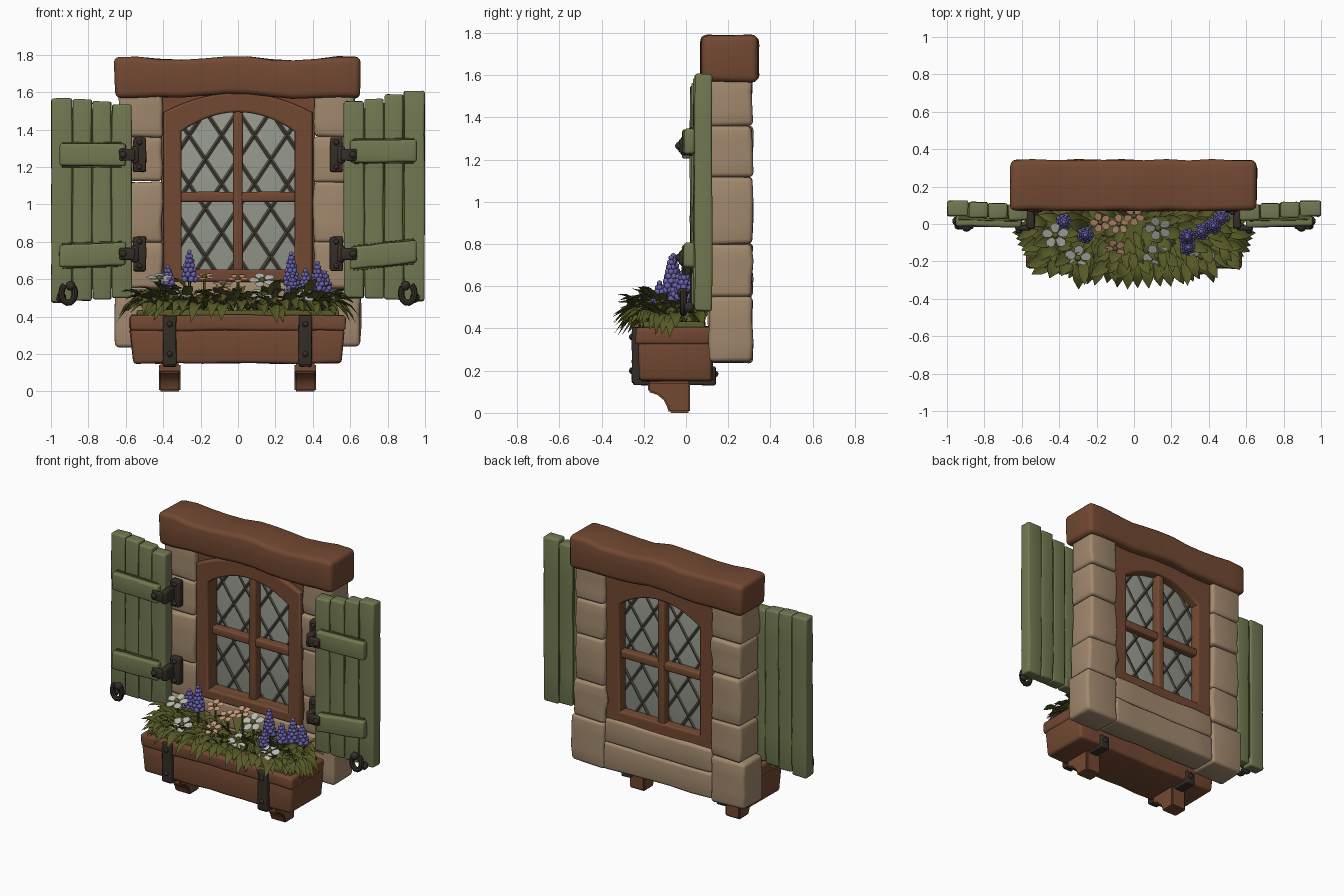
import bpy, bmesh, math, random
from mathutils import Vector, Matrix

if "Cube" in bpy.data.objects:
    bpy.data.objects.remove(bpy.data.objects["Cube"])
random.seed(7)
R = random.uniform

def mat(name, r, g, b):
    m = bpy.data.materials.new(name)
    m.diffuse_color = (r, g, b, 1)
    m.use_nodes = True
    m.node_tree.nodes["Principled BSDF"].inputs["Base Color"].default_value = m.diffuse_color
    return m
WOOD = mat("brown_wood", .17, .066, .032)
STONE = mat("tan_stone", .36, .25, .155)
GREEN = mat("sage_paint", .165, .19, .082)
LEAF = mat("olive_leaf", .095, .1, .02)
GLASS = mat("grey_glass", .30, .32, .27)
IRON = mat("dark_iron", .035, .026, .02)
LEAD = mat("lead_strip", .065, .058, .045)
VIOLET = mat("violet_petal", .14, .12, .4)
WHITE = mat("white_petal", .47, .48, .43)
PEACH = mat("peach_petal", .55, .3, .19)

def finish(name, bm, *mats, angle=40):
    me = bpy.data.meshes.new(name)
    bm.normal_update()
    bm.to_mesh(me)
    bm.free()
    for m in mats:
        me.materials.append(m)
    me.shade_smooth()
    me.set_sharp_from_angle(angle=math.radians(angle))
    ob = bpy.data.objects.new(name, me)
    bpy.context.collection.objects.link(ob)
    return ob

def block(name, xs, ys, zs, m, bev=.02, jit=.005, cuts=3, f=None):
    """Hand-hewn rounded box; f optionally bends its points before bevelling."""
    lo, hi = zip(*(sorted(a) for a in (xs, ys, zs)))
    bm = bmesh.new()
    bmesh.ops.create_cube(bm, size=1)
    size = [b - a for a, b in zip(lo, hi)]
    ax = size.index(max(size))
    if cuts:
        es = [e for e in bm.edges if abs((e.verts[0].co - e.verts[1].co)[ax]) > .5]
        bmesh.ops.subdivide_edges(bm, edges=es, cuts=cuts, use_grid_fill=True)
    for v in bm.verts:
        v.co = Vector([lo[i] + (v.co[i] + .5) * size[i] + R(-jit, jit) for i in range(3)])
        if f:
            v.co = f(v.co)
    bm.normal_update()
    es = [e for e in bm.edges if e.calc_face_angle(0) > .7]
    bmesh.ops.bevel(bm, geom=es, offset=bev, segments=3, profile=.5, affect='EDGES', clamp_overlap=True)
    return finish(name, bm, m)

def curve(name, paths, m, cyclic=False, flat=False, extrude=0, bevel=.01, res=2):
    cu = bpy.data.curves.new(name, 'CURVE')
    cu.dimensions = '2D' if flat else '3D'
    cu.fill_mode = 'BOTH' if flat else 'FULL'
    cu.extrude, cu.bevel_depth, cu.bevel_resolution = extrude, bevel, res
    cu.use_fill_caps = not flat
    for p in paths:
        s = cu.splines.new('POLY')
        s.points.add(len(p) - 1)
        for q, c in zip(s.points, p):
            q.co = (*c, 1) if len(c) == 3 else (*c, 0, 1)
        s.use_cyclic_u = cyclic
    tmp = bpy.data.objects.new(name + "_path", cu)
    bpy.context.collection.objects.link(tmp)
    dg = bpy.context.evaluated_depsgraph_get()
    me = bpy.data.meshes.new_from_object(tmp.evaluated_get(dg), depsgraph=dg)
    bpy.data.objects.remove(tmp)
    bm = bmesh.new()
    bm.from_mesh(me)
    for fc in bm.faces:
        fc.material_index = 0
    return finish(name, bm, m)

def studs(name, pts, r, m):
    bm = bmesh.new()
    for p in pts:
        bmesh.ops.create_icosphere(bm, subdivisions=2, radius=r, matrix=Matrix.Translation(p))
    return finish(name, bm, m)

# Stone surround: two stacked columns and the sill courses
rows = [.24, .55, .80, 1.12, 1.36, 1.6]
for s in (-1, 1):
    for i in range(5):
        out = .655 if i == 0 else .635 + R(-.012, .012)
        block("column_stone", (s * .405, s * out), (.1 + R(0, .012), .315), (rows[i], rows[i + 1]),
              STONE, .022, .006, 2)
block("sill_stone_lower", (-.41, .41), (.13, .31), (.245, .425), STONE, .02, .005, 4)
block("sill_stone_upper", (-.41, .41), (.12, .305), (.42, .585), STONE, .02, .005, 4)

# Lintel beam
def sag(c):
    c.z += .009 * math.cos(c.x * 11) + (.012 * math.cos(c.x * 4) if c.z < 1.65 else 0)
    return c
block("lintel_beam", (-.66, .653), (.072, .343), (1.572, 1.78), WOOD, .03, .005, 10, sag)

# Window frame with arched opening
def arch(w, z0, z1, rise):
    return [(-w, z0), (w, z0)] + [(w * math.cos(t), z1 + rise * math.sin(t) ** .9)
                                  for t in (math.pi * k / 16 for k in range(17))]
def hole():
    return [(-.315, .64), (.315, .64)] + [(.315 - .63 * k / 16, 1.505 - .11 * (1 - k / 8) ** 2) for k in range(17)]
fr = curve("window_frame", [[(-.40, .58), (.40, .58), (.40, 1.58), (-.40, 1.58)], hole()], WOOD,
           True, True, .06, .012)
fr.matrix_world = Matrix.Translation((0, .215, 0)) @ Matrix.Rotation(math.pi / 2, 4, 'X')
top = [(.385 - .77 * k / 16, 1.585 - .1 * (1 - k / 8) ** 2) for k in range(17)]
tr = curve("arched_trim", [[(-.385, .6), (.385, .6)] + top, hole()], WOOD, True, True, .02, .012)
tr.matrix_world = Matrix.Translation((0, .14, 0)) @ Matrix.Rotation(math.pi / 2, 4, 'X')
block("mullion", (-.026, .026), (.15, .275), (.62, 1.53), WOOD, .012, .001)
block("crossbar", (-.33, .33), (.155, .27), (1.013, 1.067), WOOD, .012, .001)

# Glass and leaded lattice
block("glass", (-.335, .335), (.207, .221), (.62, 1.53), GLASS, .002, 0, 0)
bars, k = [], 260 / 175
for sl in (-k, k):
    for i in range(-2, 12):
        c = .44 + i * .26 / 2 * 1.0 + .02
        x0, x1 = sorted(((.61 - c) / sl, (1.53 - c) / sl))
        x0, x1 = max(x0, -.34), min(x1, .34)
        if x1 - x0 > .03 and i % 2 == 0 or (x1 - x0 > .03 and i % 2):
            bars.append([(x0, .214, sl * x0 + c), (x1, .214, sl * x1 + c)])
bars = bars[::1]
curve("lead_lattice", [b for n, b in enumerate(bars) if n % 2 == 0] , LEAD, bevel=.014, res=1)

# Shutters: planks, moss in the gaps, battens, hinges, hooks
for s in (-1, 1):
    edges = [.565, .675, .78, .885, 1.0]
    tops = [1.535, 1.55, 1.562, 1.568] if s < 0 else [1.553, 1.565, 1.59, 1.606]
    bots = [.498, .49, .485, .475] if s < 0 else [.50, .497, .49, .483]
    for i in range(4):
        dy = .02 + .007 * i
        block("shutter_plank", (s * (edges[i] + .002), s * (edges[i + 1] - .002)), (dy, dy + .083),
              (bots[i], tops[i]), GREEN, .012, .003, 4)
        if i:
            block("gap_moss", (s * (edges[i] - .005), s * (edges[i] + .005)), (dy + .005, dy + .074),
                  (bots[i] + .06, tops[i] - .05), LEAF, .002, .001, 5)
    for z, tilt in ((1.265 if s < 0 else 1.285, .01), (.73, -.09 if s < 0 else .11)):
        def lean(c, z=z, t=tilt, s=s):
            c.z += t * (abs(c.x) - .77) if s > 0 else t * .4 * (abs(c.x) - .77)
            c.y += .02 * (abs(c.x) - .77)
            return c
        block("batten", (s * .60, s * .955), (-.015, .04), (z - .06, z + .06), GREEN, .014, .003, 3, lean)
        block("batten_moss", (s * .62, s * .94), (.018, .032), (z - .068, z + .068), LEAF, .003, .002, 3, lean)
    for z in (1.265, .735):
        block("hinge_plate", (s * .492, s * .56), (.065, .112), (z - .092, z + .092), IRON, .01, .003, 1)
        block("hinge_arm", (s * .53, s * .572), (-.025, .08), (z - .045, z + .045), IRON, .014, .002, 1)
        block("hinge_strap", (s * .55, s * .635), (-.034, -.008), (z - .032, z + .032), IRON, .01, .002, 1)
        studs("hinge_stud", [(s * .615, -.032, z)], .02, IRON)
        studs("plate_stud", [(s * .526, .062, z + d) for d in (-.065, .065)], .015, IRON)
    pts = [(s * .945, .03, .585), (s * .945, .0, .56)]
    pts += [(s * (.908 + .036 * math.cos(a)), -.012, .525 + .052 * math.sin(a))
            for a in (math.radians(d) for d in range(60, -221, -28))]
    curve("shutter_hook", [pts[2:]], IRON, bevel=.017, res=2)
    studs("hook_knob", [(s * .895, -.015, .565), (s * .945, .015, .50)], .027, IRON)

# Planter box
def taper(c):
    c.x *= .96 + .04 * min(1, (c.z - .15) / .2)
    return c
block("planter_lower", (-.58, .575), (-.225, .125), (.15, .335), WOOD, .018, .004, 8, taper)
block("planter_upper", (-.58, .575), (-.238, .125), (.325, .408), WOOD, .016, .004, 8, taper)
block("planter_greenery_base", (-.54, .54), (-.2, .09), (.38, .435), LEAF, .01, .004, 6)

# Brackets and iron straps
for x in (-.365, .36):
    prof = [(-.18, .15), (-.18, .10), (-.135, .085), (-.105, .06), (-.09, .03), (-.08, 0), (.02, 0), (.02, .15)]
    bm = bmesh.new()
    fc = bm.faces.new([bm.verts.new((x - .057, y, z)) for y, z in prof])
    ex = bmesh.ops.extrude_face_region(bm, geom=[fc])
    bmesh.ops.translate(bm, vec=(.114, 0, 0), verts=[v for v in ex['geom'] if isinstance(v, bmesh.types.BMVert)])
    bmesh.ops.recalc_face_normals(bm, faces=bm.faces)
    bmesh.ops.bevel(bm, geom=[e for e in bm.edges if e.calc_face_angle(0) > .7], offset=.008, segments=2,
                    affect='EDGES')
    finish("bracket", bm, WOOD)
    block("strap_front", (x - .035, x + .035), (-.256, -.22), (.14, .405), IRON, .008, .002, 4)
    block("strap_under", (x - .035, x + .035), (-.25, .14), (.132, .158), IRON, .008, .002, 4)
    block("strap_back", (x - .035, x + .035), (.118, .14), (.135, .22), IRON, .008, .002, 1)
    studs("strap_stud", [(x, -.255, .36), (x, -.255, .2), (x, .138, .185)], .016, IRON)

# Leaves: folded arching blades fanning outwards
bm = bmesh.new()
def leaf(base, ang, L, w, rise, droop):
    d, n = Vector((math.cos(ang), math.sin(ang), 0)), Vector((-math.sin(ang), math.cos(ang), 0))
    prev = None
    for t, k in ((0, .2), (.25, .7), (.5, 1), (.75, .75), (1, .04)):
        c = base + d * L * t + Vector((0, 0, rise * t - droop * t * t))
        c.y = min(c.y, .085)
        row = [bm.verts.new(c + n * w * k * q + Vector((0, 0, abs(q) * .014 * k))) for q in (-1, 0, 1)]
        if prev:
            for j in (0, 1):
                bm.faces.new((prev[j], row[j], row[j + 1], prev[j + 1]))
        prev = row
for i in range(190):
    b = Vector((R(-.5, .5), R(-.18, .04), R(.42, .47)))
    a = math.atan2((b.y + .03) * 3 - .15, b.x * 1.3) + R(-.7, .7)
    leaf(b, a, R(.11, .18), R(.026, .038), R(.1, .24), R(.08, .2))
for i in range(34):
    a = math.pi * (1 + (i + R(-.2, .2)) / 33)
    b = Vector((.47 * math.cos(a), -.05 + .11 * math.sin(a), .44))
    x = math.atan2(math.sin(a) * 1.3, math.cos(a))
    leaf(b, x, R(.16, .19), .036, R(.12, .2), R(.14, .24))
finish("leaves", bm, LEAF, angle=60)

# Open five-petalled flowers
shape = [(.1, 0), (.4, -.26), (.75, -.36), (1, -.13), (1, .13), (.75, .36), (.4, .26)]
def flower(x, y, z, r, m):
    bm = bmesh.new()
    M = Matrix.Translation((x, y, z)) @ Matrix.Rotation(R(.25, .55), 4, 'X') @ Matrix.Rotation(R(0, 6), 4, 'Z')
    for i in range(5):
        P = M @ Matrix.Rotation(i * math.tau / 5, 4, 'Z')
        bm.faces.new([bm.verts.new(P @ Vector((u * r, v * r, .25 * r * u * (1.4 - u)))) for u, v in shape])
    n = len(bm.faces)
    bmesh.ops.create_icosphere(bm, subdivisions=2, radius=r * .24, matrix=M @ Matrix.Translation((0, 0, r * .1)))
    bm.faces.ensure_lookup_table()
    for fc in bm.faces[n:]:
        fc.material_index = 1
    finish("flower", bm, m, LEAF)
    curve("flower_stem", [[(x, y, z - .005), (x, y + .01, .42)]], LEAF, bevel=.007, res=1)
for p in ((-.42, -.06, .6), (-.3, -.18, .52), (.13, -.02, .59), (.12, -.17, .51), (.36, -.17, .51)):
    flower(*p, .072, WHITE)
for p in ((-.18, .01, .61), (-.1, -.13, .53), (0, .045, .6), (-.08, .0, .57)):
    flower(*p, .056, PEACH)

# Violet flower spikes
for x, y, z0, z1 in ((-.26, -.06, .6, .76), (-.375, .01, .56, .68), (.285, -.07, .58, .75), (.29, -.125, .51, .63),
                     (.36, -.04, .54, .66), (.425, -.01, .55, .7), (.465, .03, .53, .65)):
    bm = bmesh.new()
    n = int((z1 - z0) / .024)
    for i in range(n + 1):
        t = i / n
        rad = .03 * (1 - t) ** .7
        for j in range(5 if t < .95 else 1):
            a = j * math.tau / 5 + i * .63
            p = (x + rad * math.cos(a), y + rad * math.sin(a), z0 + (z1 - z0 - .015) * t)
            bmesh.ops.create_icosphere(bm, subdivisions=1, radius=.02 - .006 * t, matrix=Matrix.Translation(p))
    finish("flower_spike", bm, VIOLET, angle=70)
    curve("spike_stem", [[(x, y, z0 + .02), (x, y, .42)]], LEAF, bevel=.008, res=1)
